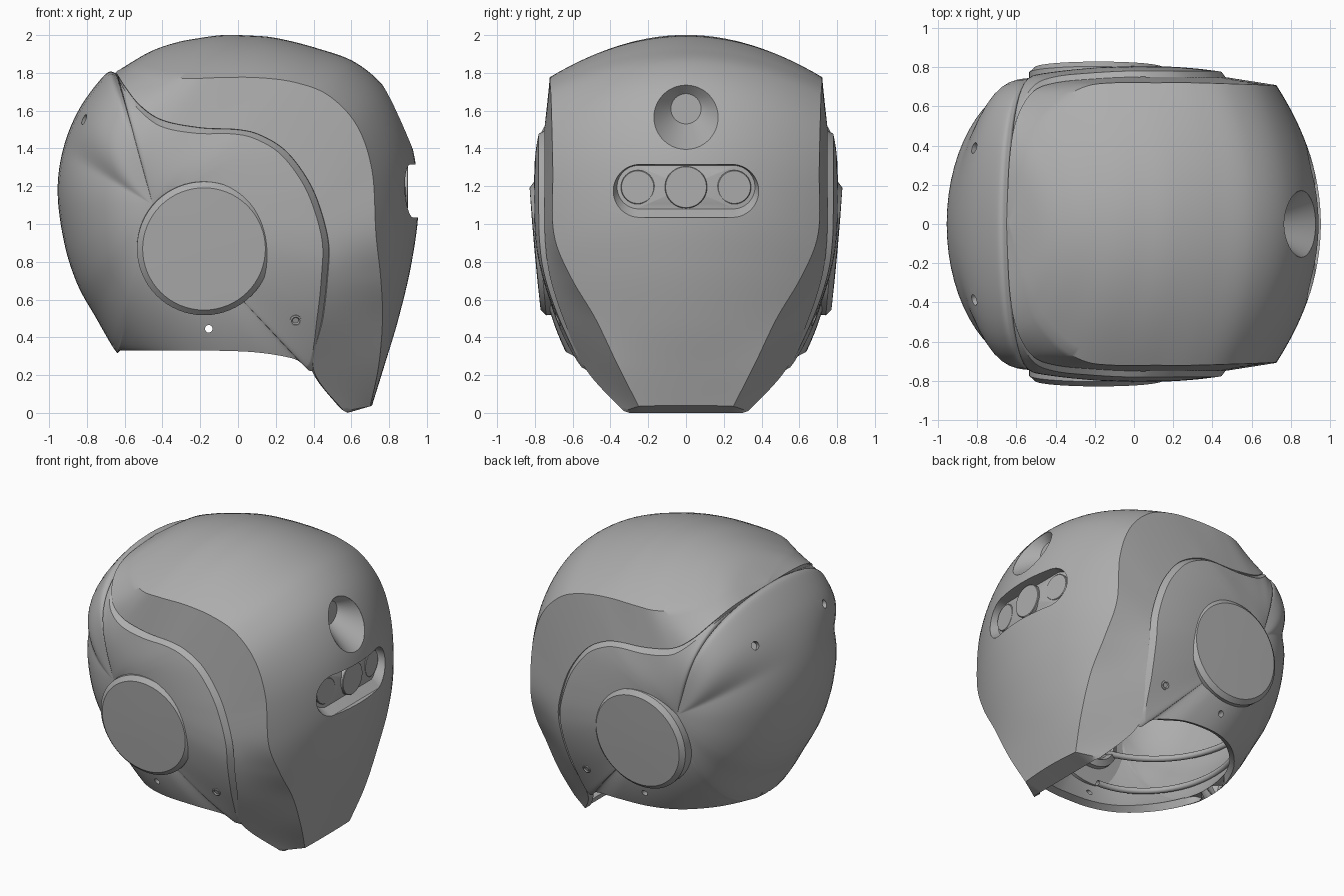
import bpy, bmesh, math
from mathutils import Vector
from mathutils.bvhtree import BVHTree

if "Cube" in bpy.data.objects:
    bpy.data.objects.remove(bpy.data.objects["Cube"])

GREY = (0.42, 0.42, 0.42, 1)
grey = bpy.data.materials.new("plain_grey")
grey.use_nodes = True
grey.diffuse_color = GREY
grey.node_tree.nodes["Principled BSDF"].inputs["Base Color"].default_value = GREY


def spline(points, steps, closed=False):
    """Smooth curve through tuples of any length."""
    n, out = len(points), []
    for i in range(n if closed else n - 1):
        ids = [i - 1, i, i + 1, i + 2]
        a, b, c, d = [points[k % n if closed else min(max(k, 0), n - 1)] for k in ids]
        for s in range(steps):
            t = s / steps
            out.append([0.5 * (2*q + (r - p)*t + (2*p - 5*q + 4*r - w)*t*t + (3*q - p - 3*r + w)*t**3)
                        for p, q, r, w in zip(a, b, c, d)])
    return out if closed else out + [list(points[-1])]


def finish(name, bm):
    mesh = bpy.data.meshes.new(name)
    bm.to_mesh(mesh)
    bm.free()
    mesh.materials.append(grey)
    obj = bpy.data.objects.new(name, mesh)
    bpy.context.collection.objects.link(obj)
    return obj


def add_grid(bm, rows, wrap_rows=False, wrap_cols=False):
    grid = [[bm.verts.new(p) for p in row] for row in rows]
    nr, nc = len(grid), len(grid[0])
    for i in range(nr if wrap_rows else nr - 1):
        for j in range(nc if wrap_cols else nc - 1):
            k, m = (i + 1) % nr, (j + 1) % nc
            bm.faces.new((grid[i][j], grid[i][m], grid[k][m], grid[k][j]))
    return grid


def mirrored_shell(name, rows, closed):
    bm = bmesh.new()
    for side in (1, -1):
        add_grid(bm, [[(x, side * max(y, 0), z) for x, y, z in row] for row in rows], closed)
    bmesh.ops.remove_doubles(bm, verts=bm.verts, dist=0.002)
    bmesh.ops.recalc_face_normals(bm, faces=bm.faces)
    return finish(name, bm)


def lathe(name, loc, direction, profile, n=48):
    """Closed turned part; profile holds (radius, height) along direction."""
    bm = bmesh.new()
    turn = Vector(direction).to_track_quat("Z", "Y")
    rows = [[Vector(loc) + turn @ Vector((r * math.cos(a), r * math.sin(a), h))
             for a in (math.tau * k / n for k in range(n))] for r, h in profile]
    grid = add_grid(bm, rows, wrap_cols=True)
    bm.faces.new(grid[0])
    bm.faces.new(grid[-1])
    bmesh.ops.recalc_face_normals(bm, faces=bm.faces)
    return finish(name, bm)


def apply_modifier(obj, kind, **settings):
    mod = obj.modifiers.new(kind, kind)
    for key, value in settings.items():
        setattr(mod, key, value)
    bpy.context.view_layer.objects.active = obj
    bpy.ops.object.modifier_apply(modifier=mod.name)


def cut(obj, cutter):
    apply_modifier(obj, "BOOLEAN", object=cutter, operation="DIFFERENCE", solver="EXACT")
    bpy.data.objects.remove(cutter)


def surface_tree(obj):
    return BVHTree.FromPolygons([v.co for v in obj.data.vertices],
                                [p.vertices[:] for p in obj.data.polygons])


# Front shell: seam point, crown edge point (x, z, y each), centre line point (x, z)
FRONT = [
    (-.65, 1.80, 0, -.64, 1.81, 0, -.63, 1.815),
    (-.635, 1.785, .33, -.56, 1.84, .28, -.47, 1.91),
    (-.6, 1.73, .53, -.5, 1.81, .47, -.33, 1.96),
    (-.52, 1.63, .67, -.38, 1.78, .62, -.2, 1.985),
    (-.4, 1.55, .72, -.25, 1.77, .7, -.08, 2),
    (-.2, 1.51, .74, -.1, 1.775, .72, .05, 1.998),
    (0, 1.5, .75, .1, 1.775, .72, .2, 1.985),
    (.12, 1.47, .75, .3, 1.75, .72, .42, 1.93),
    (.25, 1.39, .75, .48, 1.68, .715, .63, 1.85),
    (.36, 1.25, .75, .63, 1.52, .71, .8, 1.69),
    (.43, 1.1, .75, .71, 1.28, .705, .92, 1.42),
    (.48, .9, .745, .73, .95, .7, .955, 1.1),
    (.475, .72, .72, .755, .72, .61, .92, .8),
    (.45, .5, .65, .765, .5, .48, .85, .5),
    (.4, .23, .53, .745, .25, .36, .775, .25),
    (.56, .01, .33, .7, .035, .25, .71, .04),
]
CHIN_LIP = (.58, 0, .3, .58, 0, .24, .58, 0)

rows = []
for sx, sz, sy, ex, ez, ey, cx, cz in spline(FRONT, 8) + [CHIN_LIP]:
    side = [(sx + (ex - sx)*t, sy + (ey - sy)*t, sz + (ez - sz)*t) for t in (k / 6 for k in range(6))]
    crown = [(cx + (ex - cx)*v*v, ey * v, cz + (ez - cz)*v*v) for v in (1 - k / 14 for k in range(15))]
    rows.append(side + crown)
front_shell = mirrored_shell("front_shell", rows, False)

# Rear shell: fan from a hub to an outline of seam, bottom rim and back line
BOTTOM = [(.3, .285, .57), (.1, .32, .63), (-.15, .33, .63), (-.35, .33, .55),
          (-.52, .33, .38), (-.62, .33, .18), (-.65, .33, 0)]
BACK = [(-.75, .5), (-.85, .68), (-.92, .9), (-.955, 1.17), (-.925, 1.4), (-.84, 1.61), (-.705, 1.79)]
outline = [row[:3] + (1,) for row in FRONT[:-1]]
outline += [p + (0,) for p in BOTTOM] + [p + (0, 0) for p in BACK]
HUB_X, HUB_Z, HUB_Y = -.45, 1.1, .745
rows = []
for x, z, y, bevel in spline(outline, 8, True):
    y = max(y, 0)
    bevel = min(max(bevel, 0), 1) * min(1, y / 0.2)
    d = Vector((x - HUB_X, z - HUB_Z))
    aim = d.normalized()
    inner = d - aim * 0.035 * bevel
    rim_y = y + 0.03 * bevel
    full = min(1, y / 0.6)
    # Fuller section towards the top, rounder towards the back
    rise = min(max((aim.y - 0.5) / 0.45, 0), 1)
    power = 2.1 + 2.3 * rise * rise * (3 - 2 * rise)
    bulge = 0.1 * full * (1 + aim.x)
    row = []
    for k in range(17):
        u = math.sin(math.pi / 2 * k / 16)
        curve = max(1 - u ** power, 0) ** (0.5 + 0.5 * full)
        depth = rim_y + (HUB_Y - rim_y) * curve + bulge * u * (1 - u)
        row.append((HUB_X + inner.x * u, depth, HUB_Z + inner.y * u))
    rows.append(row + [(x, y - 0.015 * bevel, z)])
rear_shell = mirrored_shell("rear_shell", rows, True)

# Surface probes used to seat the recesses and bolts
front_tree, rear_tree = surface_tree(front_shell), surface_tree(rear_shell)


def face_x(y, z):
    hit = front_tree.ray_cast(Vector((3, y, z)), Vector((-1, 0, 0)))[0]
    return hit.x if hit else 0.8


def stadium(half_width, radius, z, n=64):
    shift = half_width - radius
    return [(radius * math.cos(a) + math.copysign(shift, math.cos(a)), z + radius * math.sin(a))
            for a in (math.tau * (k + 0.5) / n for k in range(n))]


for shell, thick in ((front_shell, 0.04), (rear_shell, 0.05)):
    apply_modifier(shell, "SOLIDIFY", thickness=thick, offset=-1)


def recess(name, rings):
    """Cut the first ring through the face and line the opening with the rings."""
    bm = bmesh.new()
    grid = add_grid(bm, [[(x, p[1], p[2]) for p in rings[0]] for x in (0.6, 1.2)], wrap_cols=True)
    for ring in grid:
        bm.faces.new(ring)
    bmesh.ops.recalc_face_normals(bm, faces=bm.faces)
    cut(front_shell, finish("cutter", bm))
    bm = bmesh.new()
    grid = add_grid(bm, rings, wrap_cols=True)
    floor = bm.faces.new(grid[-1])
    bmesh.ops.recalc_face_normals(bm, faces=bm.faces)
    floor.normal_update()
    if floor.normal.x < 0:
        bmesh.ops.reverse_faces(bm, faces=bm.faces)
    return finish(name, bm)


def on_face(ring, depth):
    return [(face_x(y, z) - depth, y, z) for y, z in ring]


# Conical brow recess and sensor slot with three lenses
recess("brow_recess", [on_face(stadium(.17, .17, 1.565), .001),
                       [(.72, y, z) for y, z in stadium(.08, .08, 1.61)]])
SLOT_Z = 1.195
slot_floor = stadium(.365, .115, SLOT_Z)
recess("sensor_slot", [on_face(stadium(.385, .14, 1.175), .001), on_face(slot_floor, .06)] +
       [on_face([(y * s, SLOT_Z + (z - SLOT_Z) * s) for y, z in slot_floor], .06) for s in (.75, .5, .25, .05)])
for name, y, r in (("right_lens", -.255, .09), ("middle_lens", 0, .112), ("left_lens", .255, .09)):
    lathe(name, (face_x(y, SLOT_Z) - .06, y, SLOT_Z), (1, .5 * y, 0),
          [(r, -.02), (r, .004), (r - .004, .008)])

# Ear discs, bolts, inner hubs and small holes on both sides
for label, s in (("left", 1), ("right", -1)):
    lathe(label + "_ear_disc", (-.18, s * .777, .87), (0, s, -.09),
          [(.355, -.1), (.355, -.005), (.325, .022), (.16, .025), (.01, .026)], 64)
    spot, normal = rear_tree.ray_cast(Vector((.305, s * 2, .49)), Vector((0, -s, 0)))[:2]
    outward = normal if normal.y * s > 0 else -normal
    lathe(label + "_bolt", spot, outward, [(.03, -.05), (.03, .006), (.022, .008), (.016, .001)], 24)
    lathe(label + "_inner_hub", (-.18, s * .7, .87), (0, -s, .11),
          [(.22, -.02), (.22, .05), (.18, .07), (.16, .05), (.1, .05), (.09, .08)])
    cut(rear_shell, lathe("cutter", (-.155, s * .7, .445), (0, s, 0), [(.02, -.2), (.02, .2)], 20))
    cut(rear_shell, lathe("cutter", (-.81, s * .385, 1.55), (-.75, s * .45, .5), [(.028, -.04), (.028, .15)], 20))

# Lining ribs inside the back
for number, (z, back, width) in enumerate(((.5, .50, .58), (.8, .65, .66), (1.15, .71, .68))):
    curve = bpy.data.curves.new("lining_rib", "CURVE")
    curve.dimensions = "3D"
    curve.bevel_depth = 0.02
    line = curve.splines.new("POLY")
    line.points.add(32)
    for k, point in enumerate(line.points):
        a = math.pi * k / 32
        point.co = (-.18 - back * math.sin(a), width * math.cos(a), z, 1)
    curve.materials.append(grey)
    bpy.context.collection.objects.link(bpy.data.objects.new(f"lining_rib_{number}", curve))

# Smooth shading with crisp edges
for obj in bpy.context.scene.objects:
    if obj.type == "MESH":
        bpy.ops.object.select_all(action="DESELECT")
        obj.select_set(True)
        bpy.context.view_layer.objects.active = obj
        bpy.ops.object.shade_smooth_by_angle(angle=math.radians(32))
